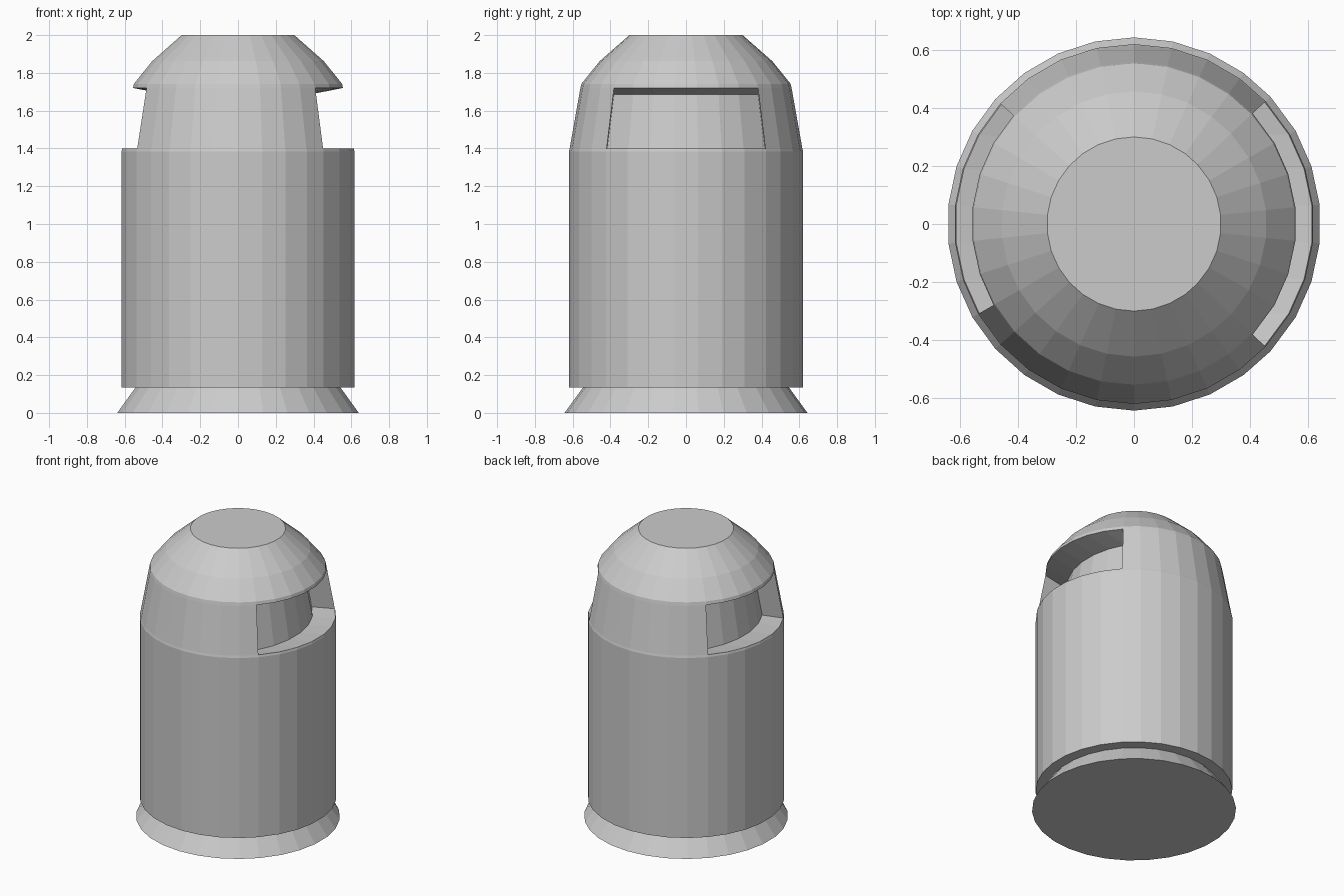
import bpy, bmesh
from math import sin, cos, radians
from mathutils import Vector

if "Cube" in bpy.data.objects:
    bpy.data.objects.remove(bpy.data.objects["Cube"])

SIDES = 30
# Vertex angles; the large opening's ends are nudged slightly wider
ANGLES = [6 + 12 * k - (360 if 6 + 12 * k > 330 else 0) for k in range(SIDES)]
ANGLES = [{42: 43, 318: 317}.get(a, a) for a in ANGLES]


def lathe(name, profile, cap_bottom=False, cap_top=False, openings=()):
    """Turn (radius, z) points into a flat-sided shell, with pushed-in openings."""
    bm = bmesh.new()
    rings = [[bm.verts.new((r * cos(radians(a)), r * sin(radians(a)), z))
              for a in ANGLES] for r, z in profile]
    grid = {}
    for i in range(len(rings) - 1):
        for k in range(SIDES):
            n = (k + 1) % SIDES
            grid[i, k] = bm.faces.new((rings[i][k], rings[i][n],
                                       rings[i + 1][n], rings[i + 1][k]))
    if cap_bottom:
        bm.faces.new(rings[0][::-1])
    if cap_top:
        bm.faces.new(rings[-1])
    bm.normal_update()
    # Push each opening's faces in along their average normal
    for row, first, count, depth in openings:
        faces = [grid[row, (first + j) % SIDES] for j in range(count)]
        push = -sum((f.normal for f in faces), Vector()).normalized() * depth
        geo = bmesh.ops.extrude_face_region(bm, geom=faces)["geom"]
        bmesh.ops.translate(bm, vec=push,
                            verts=[g for g in geo if isinstance(g, bmesh.types.BMVert)])
        left = [f for f in faces if f.is_valid]
        if left:
            bmesh.ops.delete(bm, geom=left, context='FACES_ONLY')
    bmesh.ops.recalc_face_normals(bm, faces=bm.faces)
    mesh = bpy.data.meshes.new(name)
    bm.to_mesh(mesh)
    bm.free()
    obj = bpy.data.objects.new(name, mesh)
    bpy.context.collection.objects.link(obj)
    return obj


# Flared foot
lathe("foot", [(0.643, 0), (0.545, 0.135)], cap_bottom=True)

# Bin body with domed lid: wide opening on +x, narrower one on -x
lathe("bin_body",
      [(0.545, 0.135), (0.62, 0.135), (0.62, 1.385), (0.616, 1.4),
       (0.559, 1.72), (0.554, 1.742), (0.457, 1.862), (0.30, 2.0)],
      cap_top=True,
      openings=[(3, 26, 7, 0.18), (3, 11, 6, 0.18)])
